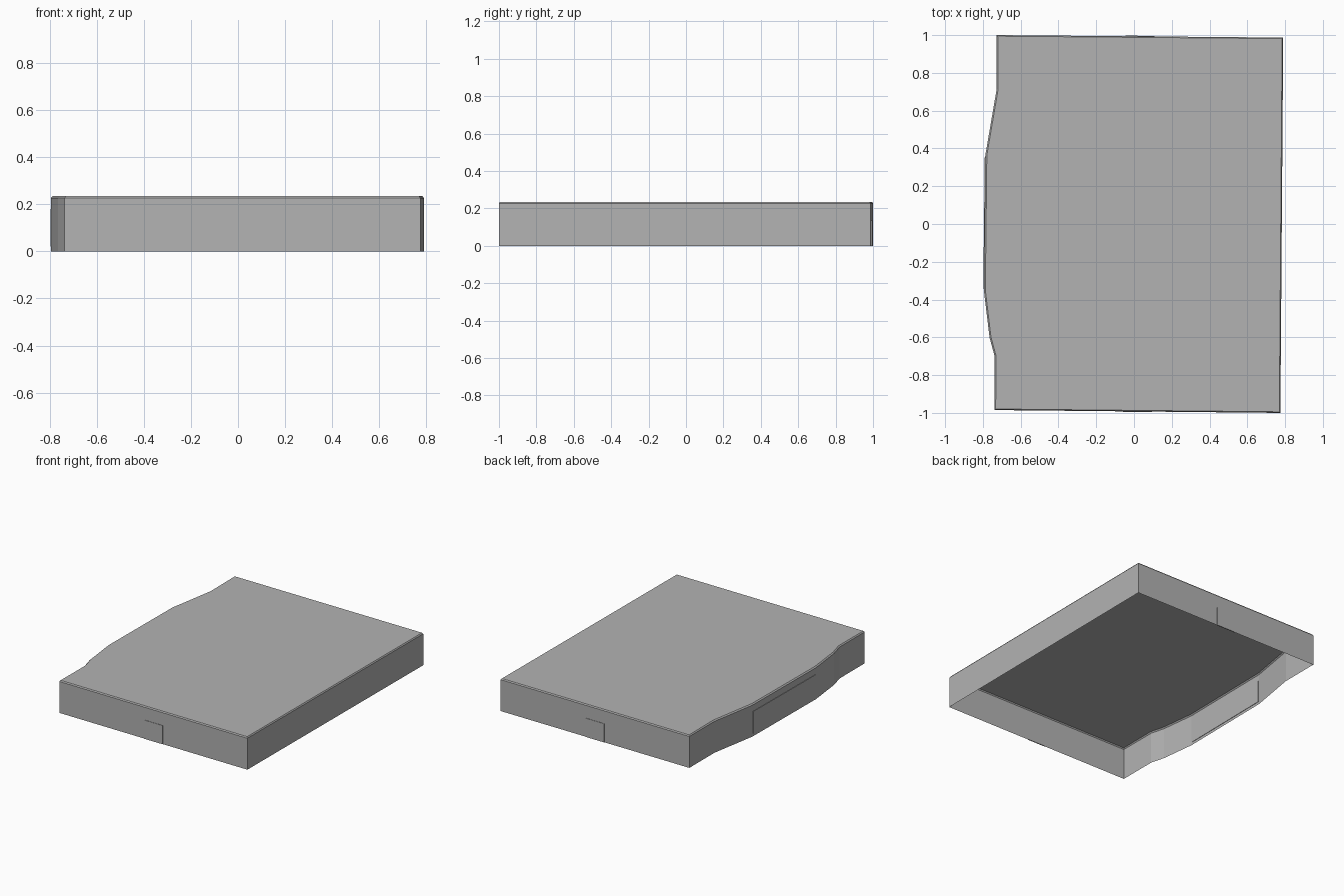
import bpy, bmesh
from mathutils import Vector

cube = bpy.data.objects.get("Cube")
if cube:
    bpy.data.objects.remove(cube)

HEIGHT = 0.235
CHAMFER = 0.008

grey = bpy.data.materials.new("plain grey")
grey.use_nodes = True
colour = (0.45, 0.45, 0.45, 1)
grey.diffuse_color = colour
grey.node_tree.nodes["Principled BSDF"].inputs["Base Color"].default_value = colour


def add_object(name, bm):
    mesh = bpy.data.meshes.new(name)
    bm.to_mesh(mesh)
    bm.free()
    mesh.materials.append(grey)
    obj = bpy.data.objects.new(name, mesh)
    bpy.context.collection.objects.link(obj)
    return obj


# Floor plan, counter-clockwise from the front right corner
front_right, front_left = Vector((-0.738, -0.985)), Vector((0.775, -1.0))
back_left, back_right = Vector((0.79, 0.987)), Vector((-0.727, 1.0))
bay_back, bay_front = Vector((-0.787, 0.365)), Vector((-0.795, -0.35))
outline = [front_right, front_left, back_left, back_right,
           Vector((-0.727, 0.715)), bay_back, bay_front,
           Vector((-0.765, -0.6)), Vector((-0.738, -0.7))]

# Open-bottomed shell: sheet walls, chamfered rim and flat roof
bm = bmesh.new()
wall_top = HEIGHT - CHAMFER
low = [bm.verts.new((p.x, p.y, 0)) for p in outline]
high = [bm.verts.new((p.x, p.y, wall_top)) for p in outline]
for i in range(len(outline)):
    j = (i + 1) % len(outline)
    bm.faces.new((low[i], low[j], high[j], high[i]))
roof = bm.faces.new(high)
bm.normal_update()
bmesh.ops.inset_region(bm, faces=[roof], thickness=CHAMFER, use_boundary=True)
for v in roof.verts:
    v.co.z = HEIGHT
bm.normal_update()
add_object("wall_and_roof_shell", bm)


def wall_plate(name, start, end, t0, t1, bottom, top, depth=0.003):
    """Thin plate set through a wall, covering part t0..t1 of its length."""
    a, b = start.lerp(end, t0), start.lerp(end, t1)
    along = (b - a).normalized()
    out = Vector((along.y, -along.x)) * depth
    bm = bmesh.new()
    ring = [a + out, b + out, b - out, a - out]
    base = bm.faces.new([bm.verts.new((p.x, p.y, bottom)) for p in ring])
    extruded = bmesh.ops.extrude_face_region(bm, geom=[base], use_keep_orig=True)
    lifted = [g for g in extruded["geom"] if isinstance(g, bmesh.types.BMVert)]
    bmesh.ops.translate(bm, verts=lifted, vec=(0, 0, top - bottom))
    bmesh.ops.recalc_face_normals(bm, faces=bm.faces)
    add_object(name, bm)


# Doors in the end walls and the wide panel on the bay
wall_plate("front_door", front_right, front_left, 0.45, 0.55, 0, 0.135)
wall_plate("back_door", back_left, back_right, 0.45, 0.55, 0, 0.135)
wall_plate("bay_panel", bay_back, bay_front, 0.01, 0.99, 0.02, 0.18)
